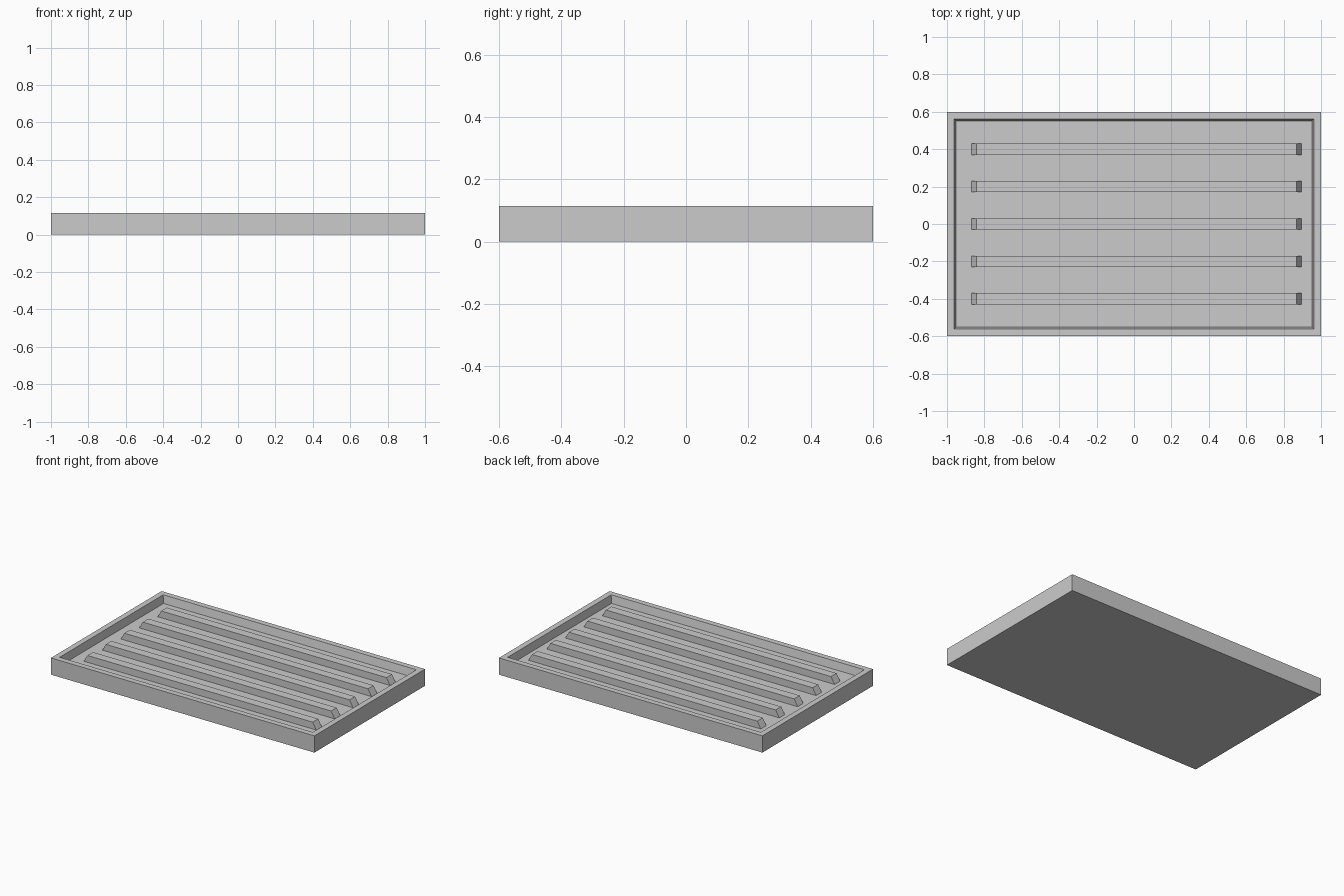
import bpy
import bmesh
from mathutils import Vector

default = bpy.data.objects.get("Cube")
if default:
    bpy.data.objects.remove(default)

LENGTH, WIDTH, HEIGHT = 2.0, 1.2, 0.115
RIM, TAPER, FLOOR = 0.055, 0.014, 0.062
BAR_TOP = 0.109

# One plain grey for the whole dish
grey = bpy.data.materials.new("light_grey")
grey.use_nodes = True
grey.diffuse_color = (0.6, 0.6, 0.6, 1)
grey.node_tree.nodes["Principled BSDF"].inputs["Base Color"].default_value = (0.6, 0.6, 0.6, 1)


def add_object(name, bm):
    bmesh.ops.recalc_face_normals(bm, faces=bm.faces)
    mesh = bpy.data.meshes.new(name)
    bm.to_mesh(mesh)
    bm.free()
    mesh.materials.append(grey)
    obj = bpy.data.objects.new(name, mesh)
    bpy.context.collection.objects.link(obj)
    return obj


def box(size, centre):
    bm = bmesh.new()
    bmesh.ops.create_cube(bm, size=1)
    bmesh.ops.scale(bm, vec=size, verts=bm.verts)
    bmesh.ops.translate(bm, vec=centre, verts=bm.verts)
    return bm


# Tray: solid block with a flat rim and a recess whose walls lean inward
bm = box((LENGTH, WIDTH, HEIGHT), (0, 0, HEIGHT / 2))
top = max(bm.faces, key=lambda f: f.calc_center_median().z)
bmesh.ops.inset_region(bm, faces=[top], thickness=RIM)
bmesh.ops.inset_region(bm, faces=[top], thickness=TAPER)
for v in top.verts:
    v.co.z = FLOOR
add_object("tray", bm)

# Ribs: raised bars across the floor with sloped ends
for i in range(5):
    y = (i - 2) * 0.2
    base = FLOOR - 0.005
    bm = box((1.77, 0.06, BAR_TOP - base), (0.013, y, (BAR_TOP + base) / 2))
    for v in bm.verts:
        if v.co.z > FLOOR:
            v.co += Vector((-0.03 if v.co.x > 0 else 0.03, 0, 0))
    add_object(f"drain_rib_{i + 1}", bm)
